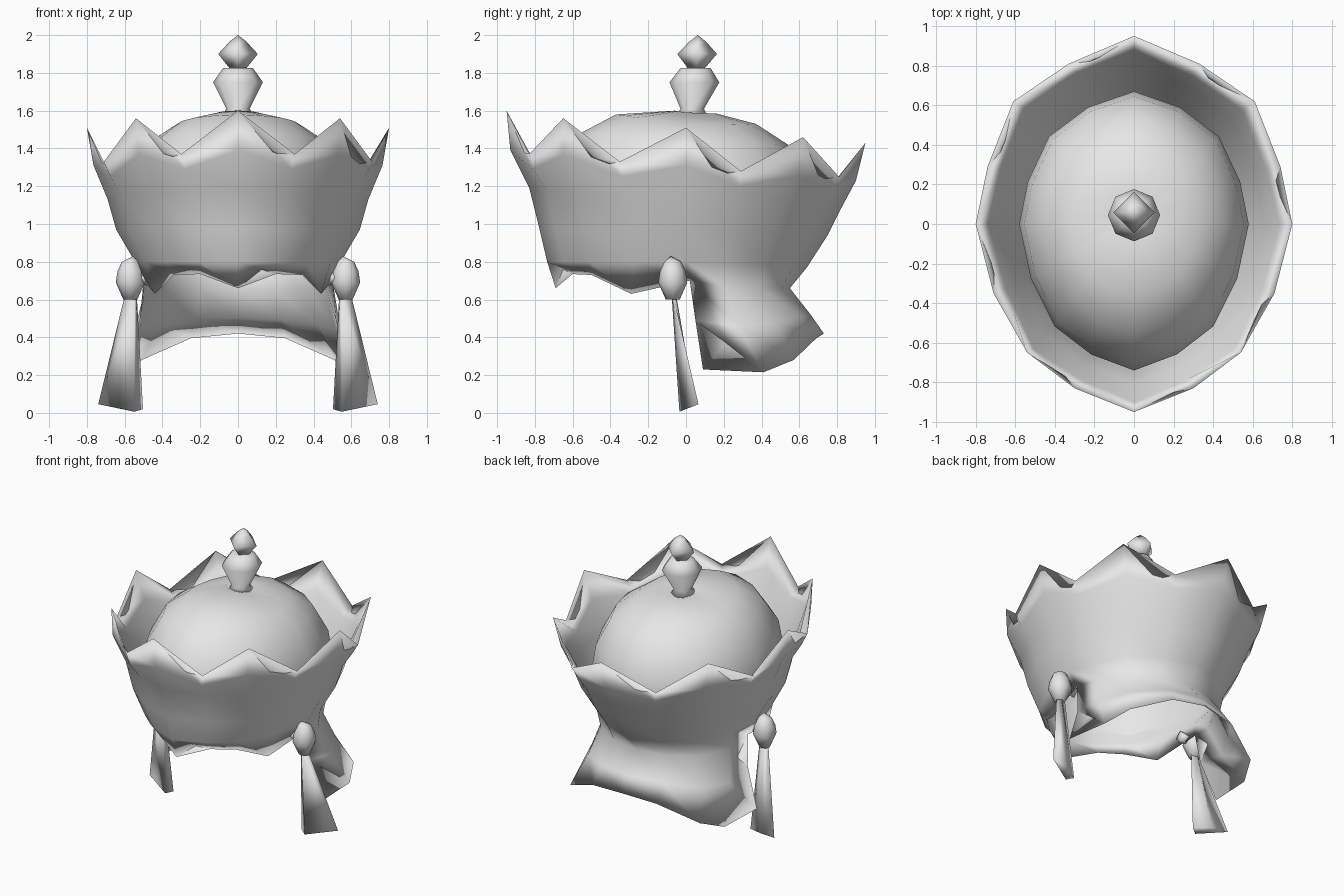
import bpy, bmesh, math

if "Cube" in bpy.data.objects:
    bpy.data.objects.remove(bpy.data.objects["Cube"])

mat = bpy.data.materials.new("light grey")
mat.diffuse_color = (0.8, 0.8, 0.8, 1)
mat.use_nodes = True
mat.node_tree.nodes["Principled BSDF"].inputs["Base Color"].default_value = mat.diffuse_color


def skin(bm, rows, closed=True, cap_top=None, cap_end=None):
    """Skin a list of equal-length point rows, optionally closing the ends to a point."""
    grid = [[bm.verts.new(p) for p in r] for r in rows]
    n = len(rows[0])
    for a, b in zip(grid, grid[1:]):
        for i in range(n if closed else n - 1):
            j = (i + 1) % n
            bm.faces.new((a[i], b[i], b[j], a[j]))
    for row, cap in ((grid[0], cap_top), (grid[-1], cap_end)):
        if cap:
            c = bm.verts.new(cap)
            for i in range(n):
                bm.faces.new((row[i], row[(i + 1) % n], c))


def finish(name, bm):
    bmesh.ops.recalc_face_normals(bm, faces=bm.faces)
    me = bpy.data.meshes.new(name)
    bm.to_mesh(me)
    bm.free()
    me.materials.append(mat)
    me.polygons.foreach_set("use_smooth", [True] * len(me.polygons))
    ob = bpy.data.objects.new(name, me)
    bpy.context.collection.objects.link(ob)
    return ob


def make(name, rows, **kw):
    bm = bmesh.new()
    skin(bm, rows, **kw)
    return finish(name, bm)


def add_lining(bm, depth):
    """Inner surface that shares the open edges, so the shell tapers to its rim."""
    bm.normal_update()
    inner = {v: v if v.is_boundary else bm.verts.new(v.co - v.normal * depth)
             for v in list(bm.verts)}
    for f in list(bm.faces):
        pts = [inner[v] for v in reversed(f.verts)]
        if any(p not in f.verts for p in pts):
            bm.faces.new(pts)


def mirrored(half):
    """Front-to-back half row -> full loop of 16."""
    return half + [(-x, y, z) for x, y, z in half[-2:0:-1]]


# Plan directions of the nine right-hand columns, front to back
plan = [(0, -1), (.375, -.89), (.69, -.7), (.9, -.37), (1, 0),
        (.925, .32), (.74, .66), (.4, .88), (0, 1)]


def ring(f, s, b, zf, zs, zb):
    """Egg-shaped half ring with separate front, side and back reach and height."""
    out = []
    for x, y in plan:
        reach, z = (f, zf) if y < 0 else (b, zb)
        out.append((x * s, y * reach, zs + (z - zs) * abs(y)))
    return out


# Crown wall: eight flared points above a tapering band
rim = [(0, -.95, 1.6), (.3, -.83, 1.37), (.54, -.65, 1.56), (.71, -.35, 1.33),
       (.8, 0, 1.51), (.74, .29, 1.28), (.61, .62, 1.46), (.33, .81, 1.25), (0, .95, 1.43)]
under = ring(.93, .765, .9, 1.39, 1.31, 1.23)
under = [(x, y, z) if i % 2 == 0 else (x * .98, y * .98, rim[i][2] - .08)
         for i, (x, y, z) in enumerate(under)]
hem = [(0, -.69, .66), (.2, -.6, .735), (.34, -.5, .73), (.44, -.29, .63), (.5, .02, .7),
       (.49, .2, .67), (.39, .4, .66), (.21, .51, .66), (0, .55, .66)]
bm = bmesh.new()
skin(bm, [mirrored(r) for r in (
    rim, under,
    ring(.83, .69, .82, 1.19, 1.13, 1.08),
    ring(.775, .645, .75, .97, .97, .94),
    ring(.735, .545, .64, .8, .8, .77),
    hem)])

# Neck guard: flap flaring out below the back half of the hem
mid = [(.52, .05, .49), (.54, .28, .46), (.44, .47, .48), (.24, .61, .51), (0, .66, .52)]
low = [(.62, .09, .23), (.59, .41, .215), (.51, .57, .28), (.25, .69, .395), (0, .73, .42)]
skin(bm, [h + [(-x, y, z) for x, y, z in h[-2::-1]] for h in (hem[4:], mid, low)],
     closed=False)
bmesh.ops.remove_doubles(bm, verts=bm.verts, dist=.001)
add_lining(bm, .03)
finish("crown_wall_and_neck_guard", bm)

# Inner cap dome with a small dimple under the finial
make("cap_dome", [mirrored(r) for r in (
    ring(.06, .1, .16, 1.6, 1.59, 1.585),
    ring(.37, .33, .37, 1.58, 1.525, 1.53),
    ring(.56, .46, .54, 1.48, 1.44, 1.42),
    ring(.7, .555, .645, 1.3, 1.26, 1.24),
    ring(.74, .58, .67, 1.12, 1.1, 1.08),
    ring(.73, .56, .64, .87, .87, .84))], cap_top=(0, .05, 1.56))


def lathe(name, sides, cx, cy, profile, tip=None, base=None, lean=0.0):
    """Turned part; profile is (radius, z) upward, with an optional lean in y."""
    z0 = profile[0][1]
    rows = []
    for r, z in profile:
        rows.append([(cx + r * math.cos(2 * math.pi * i / sides),
                      cy + lean * (z - z0) + r * math.sin(2 * math.pi * i / sides), z)
                     for i in range(sides)])
    return make(name, rows, cap_top=base, cap_end=tip)


# Finial: flared stem and pointed knob
lathe("finial_stem", 8, 0, .03, [(.085, 1.57), (.062, 1.61), (.132, 1.75), (.08, 1.825)],
      tip=(0, .05, 1.83), base=(0, .03, 1.57), lean=.08)
lathe("finial_knob", 4, 0, .055, [(.045, 1.825), (.105, 1.9), (.045, 1.965)],
      tip=(0, .063, 2.0), base=(0, .055, 1.825), lean=.05)

# Hanging side ornaments
for side, sx in (("right", 1), ("left", -1)):
    lathe(side + "_bead", 8, sx * .57, -.07,
          [(.037, .6), (.077, .69), (.068, .75), (.045, .8)],
          tip=(sx * .556, -.08, .83), base=(sx * .57, -.068, .6))
    # flat tassel widening toward the bottom
    top = [(.535, -.06, .61), (.55, -.075, .61), (.602, -.065, .61), (.575, -.05, .61)]
    bottom = [(.503, -.005, .02), (.548, -.035, .006), (.74, .066, .046), (.62, .05, .04)]
    make(side + "_tassel", [[(sx * x, y, z) for x, y, z in r] for r in (top, bottom)],
         cap_top=(sx * .565, -.062, .61), cap_end=(sx * .6, .015, .03))
    # short peg joining the bead to the wall
    peg = [[(sx * x, -.07 + r * math.cos(a), .715 + r * math.sin(a))
            for a in (0, math.pi / 2, math.pi, 3 * math.pi / 2)]
           for x, r in ((.55, .03), (.45, .045))]
    make(side + "_peg", peg, cap_top=(sx * .55, -.07, .715), cap_end=(sx * .45, -.07, .715))
